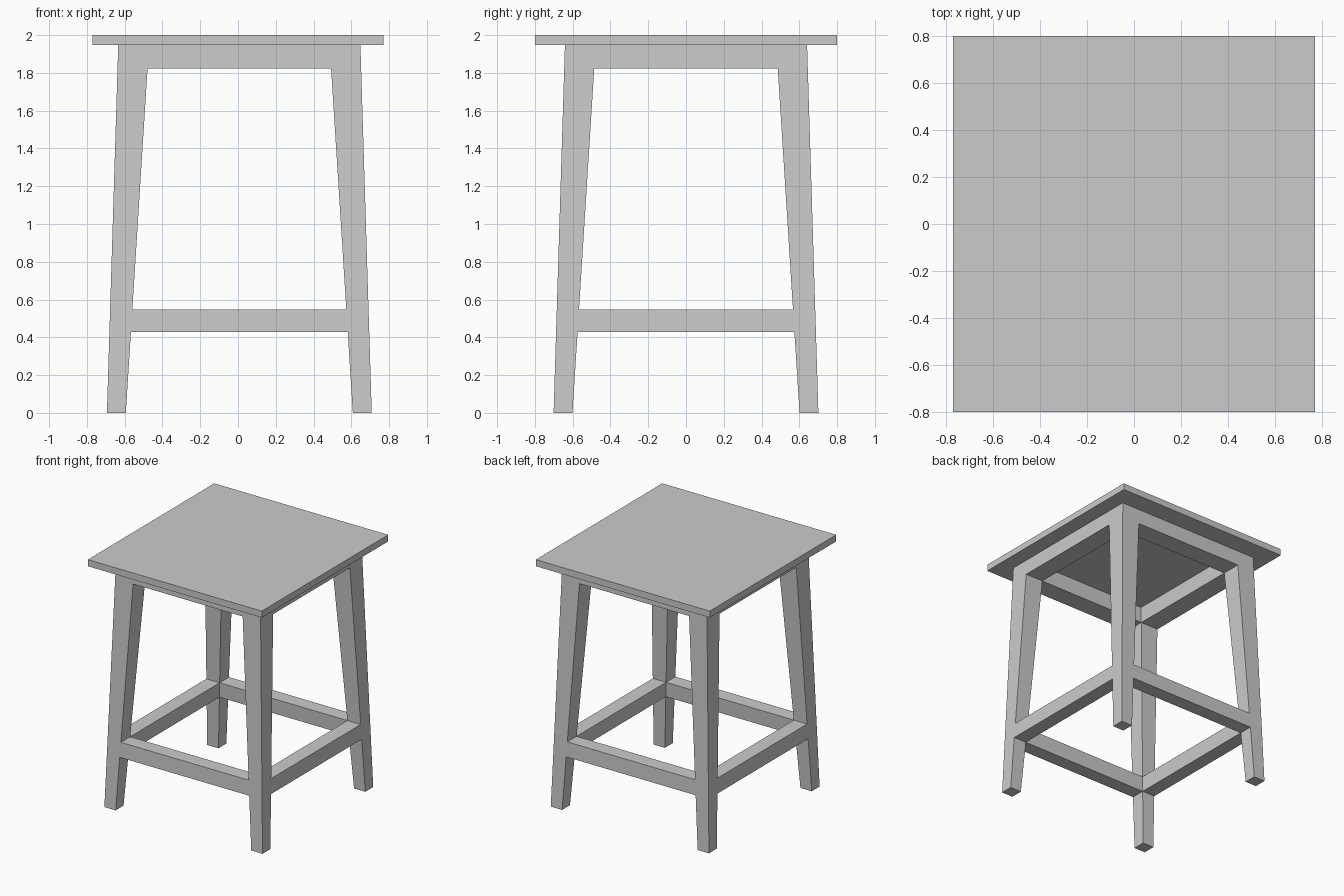
import bpy
import bmesh

if "Cube" in bpy.data.objects:
    bpy.data.objects.remove(bpy.data.objects["Cube"])

CENTRE_X = 0.007      # the leg frame sits slightly off the seat centre
TOP = 1.947           # underside of the seat


def outer(z):
    """Distance from the frame centre to the outer leg face at height z."""
    return 0.701 + (0.641 - 0.701) * z / TOP


def inner(z):
    """Distance from the frame centre to the inner leg face at height z."""
    return 0.601 + (0.478 - 0.601) * z / TOP


def block(name, z0, z1, x_range, y_range, mirror=(False, False), centre=0.0):
    """Six-sided block whose x and y limits are functions of height."""
    bm = bmesh.new()
    bmesh.ops.create_cube(bm, size=2)
    for v in bm.verts:
        z = z1 if v.co.z > 0 else z0
        xs, ys = x_range(z), y_range(z)
        v.co = (xs[v.co.x > 0], ys[v.co.y > 0], z)
    bmesh.ops.recalc_face_normals(bm, faces=bm.faces)
    mesh = bpy.data.meshes.new(name)
    bm.to_mesh(mesh)
    bm.free()
    ob = bpy.data.objects.new(name, mesh)
    ob.location.x = centre
    bpy.context.collection.objects.link(ob)
    if any(mirror):
        mod = ob.modifiers.new("Mirror", 'MIRROR')
        mod.use_axis = (mirror[0], mirror[1], False)
        mod.use_mirror_merge = False
    return ob


def leg_band(z):
    return (inner(z), outer(z))


def front_band(z):
    return (-outer(z), -inner(z))


def span(z):
    return (-inner(z), inner(z))


# Seat board
block("seat", TOP, 2.0, lambda z: (-0.771, 0.771), lambda z: (-0.80, 0.80))

# Four tapered, splayed legs
block("legs", 0.0, TOP, leg_band, front_band, (True, True), CENTRE_X)

# Aprons under the seat and stretchers near the floor, flush with the legs
for part, z0, z1 in (("apron", 1.823, TOP), ("stretcher", 0.427, 0.548)):
    block("front_back_" + part, z0, z1, span, front_band, (False, True), CENTRE_X)
    block("side_" + part, z0, z1, leg_band, span, (True, False), CENTRE_X)
